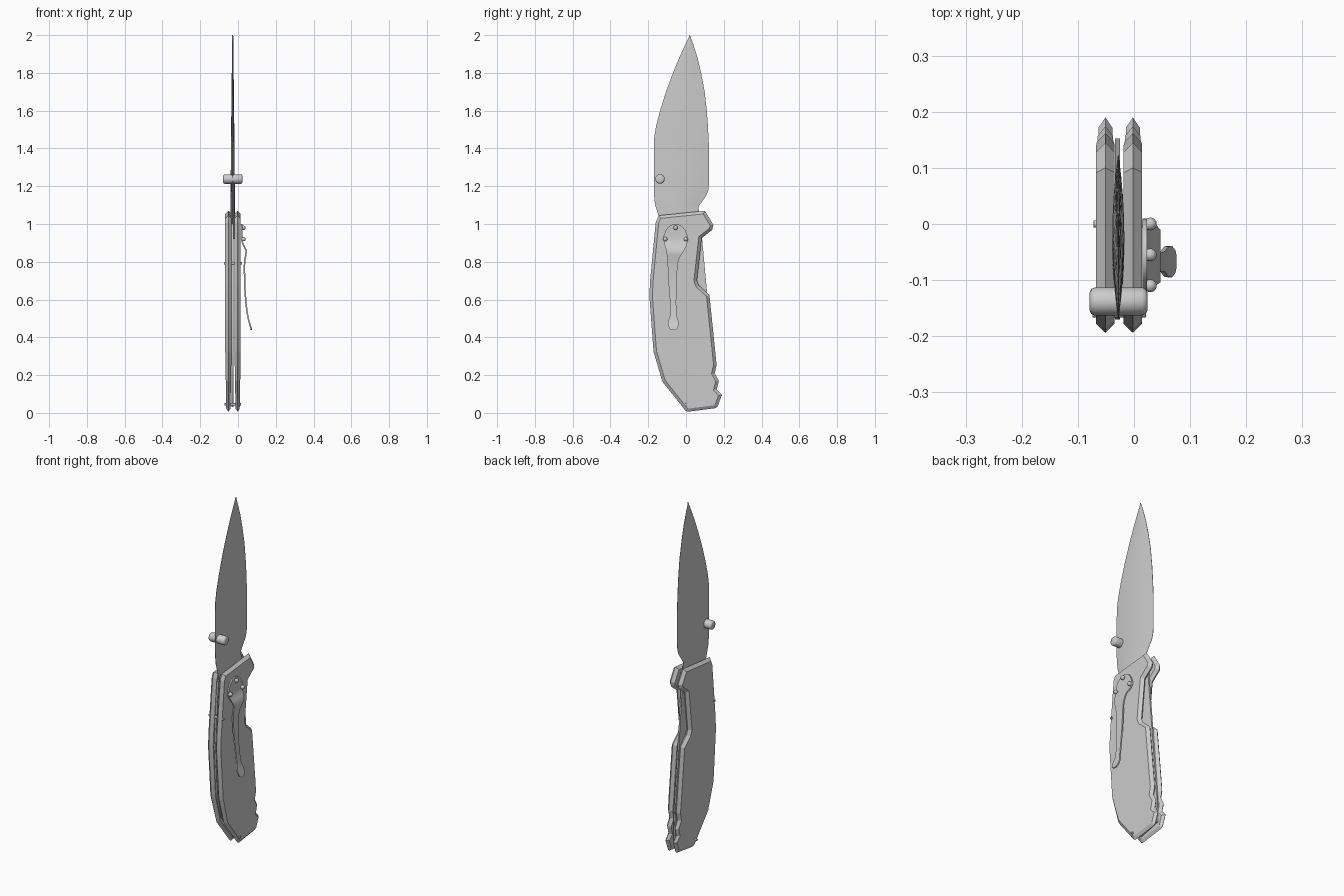
import bpy, bmesh, math
from mathutils import Vector, Matrix


def finish(name, bm, angle=30):
    bmesh.ops.recalc_face_normals(bm, faces=bm.faces)
    me = bpy.data.meshes.new(name)
    bm.to_mesh(me)
    bm.free()
    ob = bpy.data.objects.new(name, me)
    bpy.context.collection.objects.link(ob)
    bpy.ops.object.select_all(action='DESELECT')
    ob.select_set(True)
    bpy.context.view_layer.objects.active = ob
    bpy.ops.object.shade_smooth_by_angle(angle=math.radians(angle))
    return ob


def loft(bm, rings):
    """Skin closed rings of equal length and cap both ends."""
    rows = [[bm.verts.new(p) for p in r] for r in rings]
    n = len(rows[0])
    for a, b in zip(rows, rows[1:]):
        for i in range(n):
            bm.faces.new((a[i], a[(i + 1) % n], b[(i + 1) % n], b[i]))
    bm.faces.new(rows[0][::-1])
    bm.faces.new(rows[-1])


def inset(poly, d):
    """Offset a clockwise outline inwards with mitred corners."""
    out = []
    for i, p in enumerate(poly):
        p = Vector(p)
        a = (p - Vector(poly[i - 1])).normalized()
        b = (Vector(poly[(i + 1) % len(poly)]) - p).normalized()
        na, nb = Vector((a.y, -a.x)), Vector((b.y, -b.x))
        out.append(p + (na + nb) * d / max(1 + na.dot(nb), 0.5))
    return out


def interp(keys, t):
    for (t0, *a), (t1, *b) in zip(keys, keys[1:]):
        if t0 <= t <= t1:
            f = (t - t0) / (t1 - t0)
            return [u + (v - u) * f for u, v in zip(a, b)]


# Handle scales: chamfered to a central ridge, thinner towards the butt
HANDLE = [(-0.145, 1.045), (0.10, 1.07), (0.145, 0.995), (0.138, 0.968),
          (0.083, 0.925), (0.058, 0.70), (0.068, 0.675), (0.124, 0.625),
          (0.162, 0.255), (0.152, 0.21), (0.174, 0.17), (0.163, 0.125),
          (0.19, 0.095), (0.167, 0.033), (0.155, 0.025), (0.01, 0.006),
          (-0.003, 0.012), (-0.125, 0.165), (-0.172, 0.325), (-0.194, 0.62),
          (-0.19, 0.70), (-0.166, 0.95), (-0.16, 1.01)]
for name, cx in (("left_scale", -0.051), ("right_scale", -0.002)):
    bm = bmesh.new()
    face = inset(HANDLE, 0.016)
    half = 0.0165
    loft(bm, [[(x, y, z) for y, z in pts]
              for x, pts in ((-half, face), (0, HANDLE), (half, face))])
    bmesh.ops.bisect_plane(bm, geom=bm.verts[:] + bm.edges[:] + bm.faces[:],
                           plane_co=(0, 0, 0.32), plane_no=(0, 0, 1))
    for v in bm.verts:
        if v.co.z < 0.32:
            v.co.x *= 0.65 + 0.35 * v.co.z / 0.32
        v.co.x += cx
    finish(name, bm, 10)

# Inner liner between the scales
LINER = [(-0.14, 1.0), (0.078, 1.0), (0.152, 0.2), (0.15, 0.06), (0.02, 0.03),
         (-0.11, 0.19), (-0.155, 0.34), (-0.17, 0.62), (-0.155, 0.88)]
bm = bmesh.new()
loft(bm, [[(x, y, z) for y, z in LINER] for x in (-0.034, -0.025)])
finish("liner", bm)

# Blade: lens-shaped section lofted from tang to tip (z, front y, back y)
BLADE = [(0.92, -0.13, 0.07), (1.04, -0.145, 0.072), (1.09, -0.16, 0.066),
         (1.10, -0.163, 0.072), (1.15, -0.169, 0.107), (1.18, -0.17, 0.118),
         (1.22, -0.17, 0.122), (1.40, -0.17, 0.122), (1.46, -0.168, 0.119),
         (1.52, -0.158, 0.116), (1.60, -0.137, 0.11), (1.70, -0.106, 0.099),
         (1.80, -0.069, 0.080), (1.88, -0.036, 0.061), (1.95, -0.004, 0.039),
         (1.985, 0.013, 0.026), (2.0, 0.0195, 0.0205)]
rings = []
for z, y0, y1 in BLADE:
    h = 0.010 if z < 1.3 else 0.010 - 0.008 * (z - 1.3) / 0.7
    ts = [i / 8 for i in range(9)]
    side = [(h * (1 - (2 * t - 1) ** 2) + 0.0008, y0 + (y1 - y0) * t) for t in ts]
    rings.append([(-0.028 + x, y, z) for x, y in side]
                 + [(-0.028 - x, y, z) for x, y in reversed(side)])
bm = bmesh.new()
loft(bm, rings)
finish("blade", bm, 40)

# Pocket clip: bent strip, keys are z, centre y, half width, x
CLIP = [(0.438, -0.067, 0.010, 0.072), (0.445, -0.067, 0.020, 0.070),
        (0.465, -0.067, 0.028, 0.064), (0.485, -0.067, 0.027, 0.058),
        (0.515, -0.067, 0.018, 0.051), (0.58, -0.068, 0.016, 0.042),
        (0.68, -0.071, 0.021, 0.035), (0.78, -0.071, 0.026, 0.034),
        (0.815, -0.068, 0.030, 0.037), (0.84, -0.062, 0.040, 0.042),
        (0.86, -0.057, 0.047, 0.043), (0.88, -0.055, 0.055, 0.034),
        (0.895, -0.055, 0.060, 0.026), (0.915, -0.055, 0.065, 0.020),
        (0.935, -0.055, 0.064, 0.019), (0.965, -0.055, 0.053, 0.019),
        (0.985, -0.055, 0.038, 0.019), (0.995, -0.055, 0.022, 0.019),
        (0.999, -0.055, 0.008, 0.019)]
bm = bmesh.new()
loft(bm, [[(x - 0.004, y - w, z), (x + 0.004, y - w, z),
           (x + 0.004, y + w, z), (x - 0.004, y + w, z)] for z, y, w, x in CLIP])
finish("pocket_clip", bm, 40)

# Domed clip screws
for i, (y, z) in enumerate(((-0.055, 0.98), (-0.11, 0.92), (0.0, 0.92))):
    bm = bmesh.new()
    bmesh.ops.create_uvsphere(bm, u_segments=16, v_segments=10, radius=0.0115,
                              matrix=Matrix.Translation((0.029, y, z)))
    finish(f"clip_screw_{i + 1}", bm, 60)


# Round pins running across the handle, with softened ends
def pin(name, x0, x1, y, z, r, soft):
    bm = bmesh.new()
    prof = [(x0, r - soft), (x0 + soft * 0.3, r - soft * 0.3), (x0 + soft, r),
            (x1 - soft, r), (x1 - soft * 0.3, r - soft * 0.3), (x1, r - soft)]
    loft(bm, [[(x, y + q * math.cos(k * math.tau / 24), z + q * math.sin(k * math.tau / 24))
               for k in range(24)] for x, q in prof])
    finish(name, bm, 50)


pin("thumb_stud", -0.079, 0.024, -0.138, 1.238, 0.025, 0.009)
pin("front_pin", -0.074, 0.021, -0.16, 0.792, 0.0065, 0.001)
pin("butt_pin", -0.072, 0.016, 0.0, 0.045, 0.0065, 0.001)
